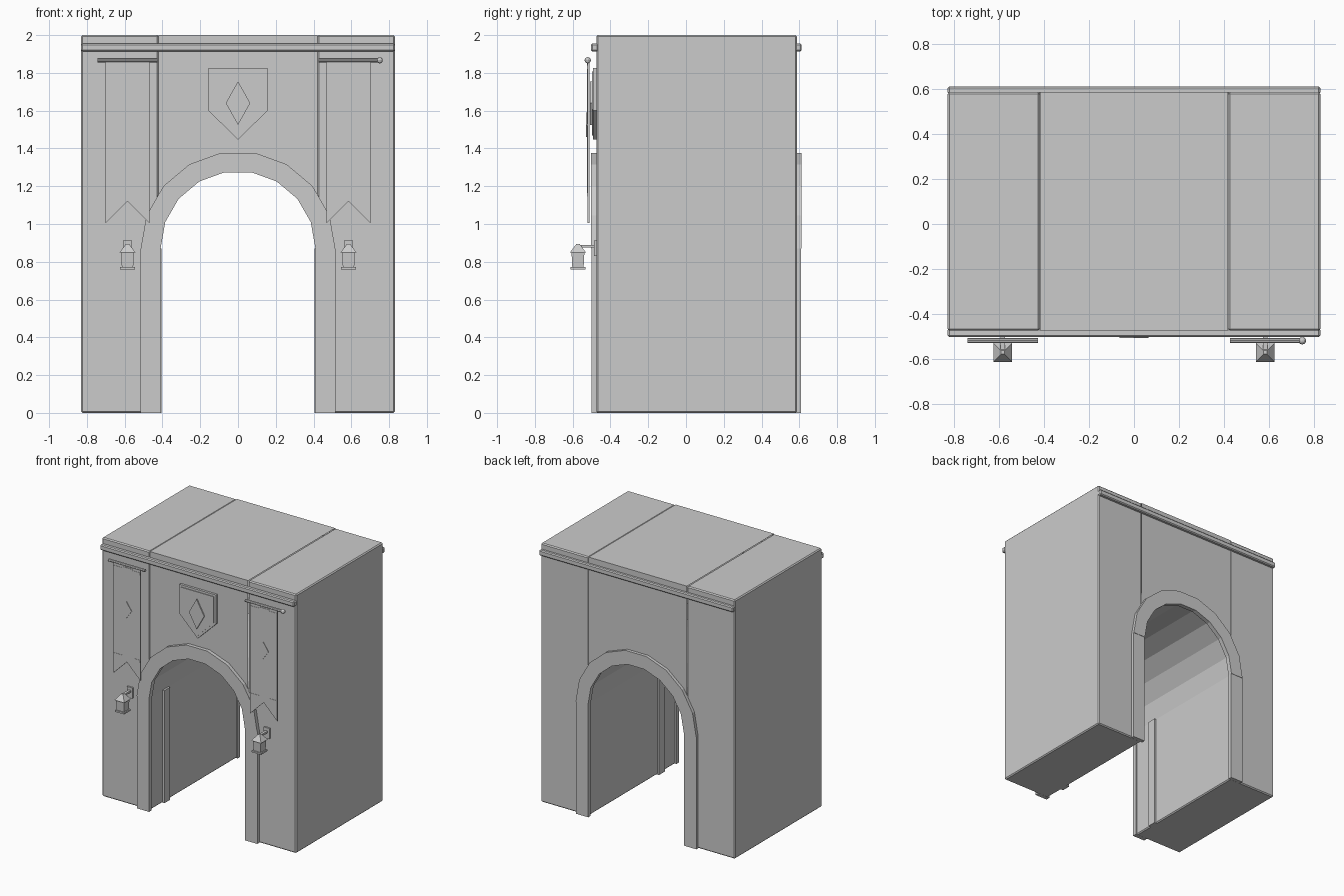
import bpy, bmesh, math
from mathutils import Vector

if "Cube" in bpy.data.objects:
    bpy.data.objects.remove(bpy.data.objects["Cube"])

stone = bpy.data.materials.new("grey_stone")
stone.diffuse_color = (0.6, 0.6, 0.6, 1)
stone.use_nodes = True
stone.node_tree.nodes["Principled BSDF"].inputs["Base Color"].default_value = stone.diffuse_color


def finish(name, bm, bevel=0):
    bmesh.ops.recalc_face_normals(bm, faces=bm.faces)
    me = bpy.data.meshes.new(name)
    bm.to_mesh(me)
    bm.free()
    me.materials.append(stone)
    ob = bpy.data.objects.new(name, me)
    bpy.context.collection.objects.link(ob)
    if bevel:
        mod = ob.modifiers.new("bevel", "BEVEL")
        mod.width = bevel
        mod.segments = 1
    return ob


def box(name, x0, x1, y0, y1, z0, z1, bevel=0):
    bm = bmesh.new()
    bmesh.ops.create_cube(bm, size=1)
    for v in bm.verts:
        v.co = Vector(((x0 + x1) / 2 + v.co.x * (x1 - x0),
                       (y0 + y1) / 2 + v.co.y * (y1 - y0),
                       (z0 + z1) / 2 + v.co.z * (z1 - z0)))
    return finish(name, bm, bevel)


def plate(name, outline, y0, y1, bevel=0):
    """Extrude an x-z outline from y0 to y1."""
    bm = bmesh.new()
    face = bm.faces.new([bm.verts.new((x, y0, z)) for x, z in outline])
    ext = bmesh.ops.extrude_face_region(bm, geom=[face])
    for v in ext["geom"]:
        if isinstance(v, bmesh.types.BMVert):
            v.co.y = y1
    return finish(name, bm, bevel)


def frustum(name, x, y, z0, z1, r0, r1, sides=4):
    bm = bmesh.new()
    bmesh.ops.create_cone(bm, cap_ends=True, segments=sides, radius1=r0 * math.sqrt(2),
                          radius2=r1 * math.sqrt(2), depth=z1 - z0)
    for v in bm.verts:
        c, s = math.cos(math.pi / 4), math.sin(math.pi / 4)
        v.co = Vector((x + c * v.co.x - s * v.co.y, y + s * v.co.x + c * v.co.y,
                       v.co.z + (z0 + z1) / 2))
    return finish(name, bm)


def arc(r, n=9):
    return [(r * math.cos(math.pi * i / n), SPRING + r * math.sin(math.pi * i / n))
            for i in range(n + 1)]


W, FRONT, BACK, SPRING = 0.83, -0.475, 0.588, 0.87
OPEN_R, IN_R, OUT_R = 0.42, 0.41, 0.515

# Main masonry: two piers and the block above the arched passage
for side, s in (("left", -1), ("right", 1)):
    a, b = sorted((s * OPEN_R, s * W))
    box(side + "_pier", a, b, FRONT, BACK, 0, 2, 0.008)
    # Shallow strip on the passage wall
    a, b = sorted((s * 0.405, s * 0.43))
    box(side + "_passage_strip", a, b, -0.32, -0.25, 0, SPRING)

bm = bmesh.new()
low = arc(OPEN_R)
for (xa, za), (xb, zb) in zip(low, low[1:]):
    quad = [(xa, za), (xa, 2), (xb, 2), (xb, zb)]
    f = [bm.verts.new((x, FRONT, z)) for x, z in quad]
    k = [bm.verts.new((x, BACK, z)) for x, z in quad]
    bm.faces.new(f)
    bm.faces.new(k)
    for i, j in ((1, 2), (3, 0)):
        bm.faces.new((f[i], f[j], k[j], k[i]))
bmesh.ops.remove_doubles(bm, verts=bm.verts, dist=1e-5)
top = [e for e in bm.edges if all(v.co.z > 1.99 for v in e.verts)
       and abs(e.verts[0].co.y - e.verts[1].co.y) > 0.5 and len(e.link_faces) == 2]
bmesh.ops.dissolve_edges(bm, edges=top, use_verts=False)
finish("arch_block", bm)

# Arch surround, legs and cornice on both faces
for end, y0, y1 in (("front", -0.503, FRONT + 0.01), ("back", BACK - 0.01, 0.612)):
    plate(end + "_arch_surround", arc(OUT_R) + arc(IN_R)[::-1], y0, y1)
    for side, s in (("left", -1), ("right", 1)):
        a, b = sorted((s * IN_R, s * OUT_R))
        box(f"{end}_{side}_arch_leg", a, b, y0 + 0.003, y1 - 0.003, 0, SPRING)
    box(end + "_cornice", -W, W, y0, y1, 1.913, 1.955, 0.007)

# Shield with raised panel and diamond
def shield(k):
    return [(x * k, 1.66 + (z - 1.66) * k) for x, z in
            ((-0.157, 1.825), (0.157, 1.825), (0.157, 1.6), (0, 1.447), (-0.157, 1.6))]


plate("shield", shield(1), -0.493, FRONT + 0.01)
plate("shield_panel", shield(0.9), -0.498, -0.49)
plate("shield_diamond", [(0, 1.755), (0.065, 1.64), (0, 1.525), (-0.065, 1.64)], -0.507, -0.495)

# Banners and lanterns on each pier
for side, cx in (("left", -0.585), ("right", 0.585)):
    h = 0.116
    plate(side + "_banner", [(cx - h, 1.86), (cx + h, 1.86), (cx + h, 1.005),
                             (cx, 1.12), (cx - h, 1.005)], -0.522, -0.512)
    plate(side + "_banner_centre", [(cx - 0.035, 1.85), (cx + 0.05, 1.85),
                                    (cx + 0.05, 1.16), (cx - 0.035, 1.16)], -0.525, -0.52)
    plate(side + "_banner_chevron", [(cx, 1.59), (cx + 0.045, 1.525), (cx, 1.46)],
          -0.529, -0.522)
    for z in (1.145, 1.82):
        box(side + "_banner_band", cx - h, cx + h, -0.524, -0.52, z, z + 0.02)
    # Hanging rod and its wall fixings
    bm = bmesh.new()
    bmesh.ops.create_cone(bm, cap_ends=True, segments=8, radius1=0.011, radius2=0.011,
                          depth=0.315)
    for v in bm.verts:
        v.co = Vector((cx + v.co.z, -0.52 + v.co.y, 1.867 + v.co.x))
    finish(side + "_banner_rod", bm)
    # Lantern
    y = -0.572
    frustum(side + "_lantern_base", cx, y, 0.76, 0.772, 0.04, 0.04)
    frustum(side + "_lantern_body", cx, y, 0.772, 0.85, 0.03, 0.034)
    frustum(side + "_lantern_roof", cx, y, 0.85, 0.895, 0.042, 0.008)
    box(side + "_lantern_arm", cx - 0.01, cx + 0.01, y, FRONT, 0.875, 0.89)
    box(side + "_lantern_plate", cx - 0.024, cx + 0.024, -0.487, FRONT + 0.005, 0.83, 0.912)

# Round end knob of the right rod
bm = bmesh.new()
bmesh.ops.create_uvsphere(bm, u_segments=10, v_segments=6, radius=0.017)
bmesh.ops.translate(bm, verts=bm.verts, vec=(0.75, -0.52, 1.867))
finish("rod_knob", bm)
